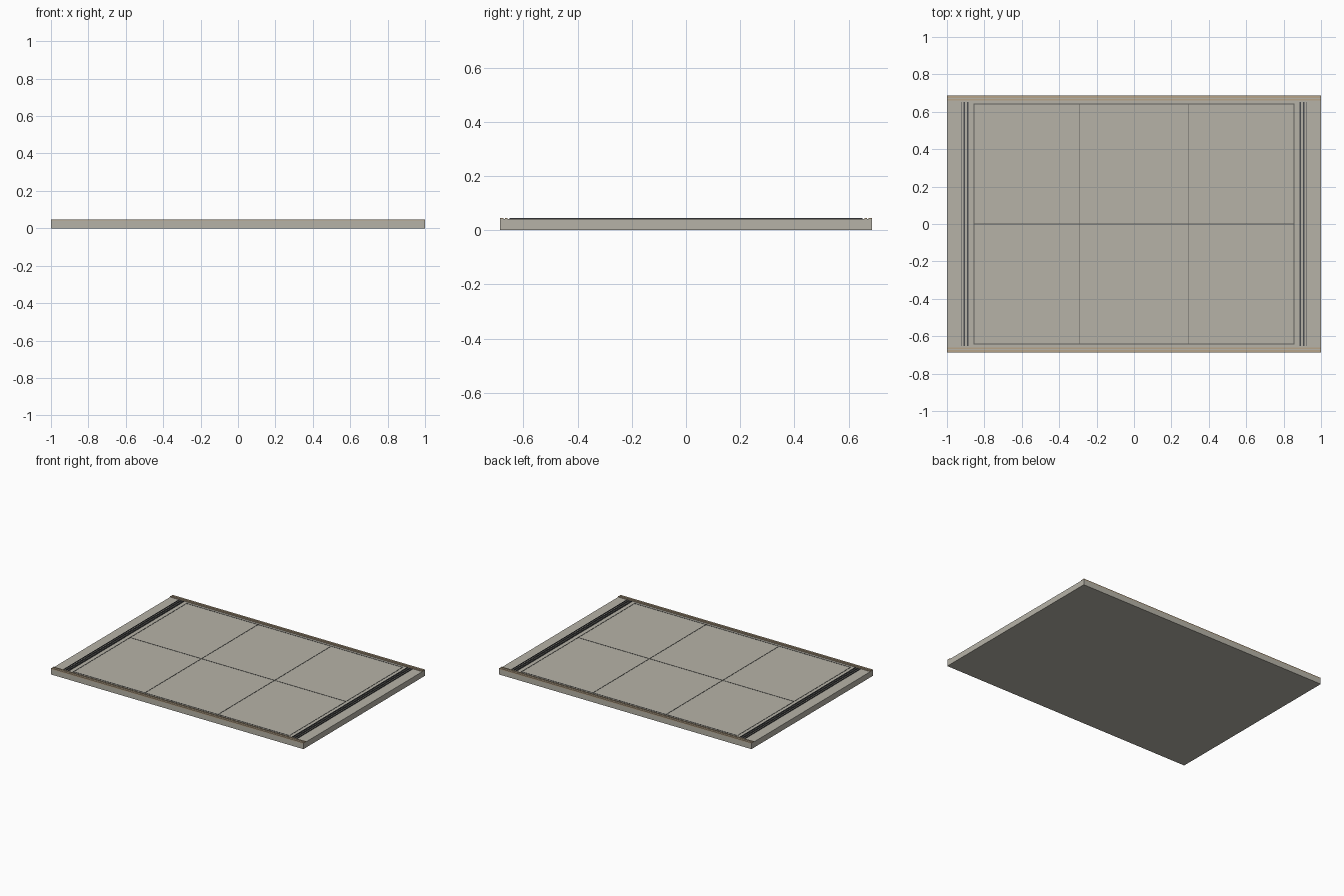
import bpy

if "Cube" in bpy.data.objects:
    bpy.data.objects.remove(bpy.data.objects["Cube"])


def material(name, color):
    m = bpy.data.materials.new(name)
    m.diffuse_color = (*color, 1)
    m.use_nodes = True
    m.node_tree.nodes["Principled BSDF"].inputs["Base Color"].default_value = m.diffuse_color
    return m


STONE = material("warm_grey", (0.47, 0.45, 0.39))
TAN = material("tan", (0.47, 0.37, 0.25))
DARK = material("dark_grey", (0.07, 0.075, 0.08))
SEAM = material("seam_grey", (0.12, 0.12, 0.11))


def box(name, x, y, z, mat):
    """Box spanning the (min, max) pairs x, y, z."""
    bpy.ops.mesh.primitive_cube_add(
        size=1, location=[(a + b) / 2 for a, b in (x, y, z)])
    o = bpy.context.object
    o.name = name
    o.scale = [b - a for a, b in (x, y, z)]
    bpy.ops.object.transform_apply(location=False, rotation=False, scale=True)
    o.data.materials.append(mat)
    return o


TOP = 0.041
LOW = TOP - 0.004  # raised strips sink slightly into the slab

# Main slab
box("floor_slab", (-1, 1), (-0.687, 0.687), (0, TOP), STONE)

# Twin tan rails along each long edge, with a narrow slot between them
for s, side in ((-1, "front"), (1, "back")):
    for name, a, b in (("outer_rail", 0.673, 0.687), ("inner_rail", 0.659, 0.667)):
        box(f"{side}_{name}", (-1, 1), sorted((s * a, s * b)), (LOW, 0.046), TAN)
    # Long side of the panel border
    box(f"{side}_border", (-0.858, 0.858),
        sorted((s * 0.638, s * 0.643)), (LOW, 0.0425), SEAM)

# Cross strips mirrored about the centre: drain bars, border and panel seams
CROSS = (("drain_bar_outer", 0.924, 0.004, 0.652, 0.046, DARK),
         ("drain_bar_middle", 0.907, 0.008, 0.652, 0.046, DARK),
         ("drain_bar_inner", 0.889, 0.008, 0.652, 0.046, DARK),
         ("border_end", 0.856, 0.005, 0.643, 0.0425, SEAM),
         ("panel_seam", 0.29, 0.005, 0.643, 0.0425, SEAM))
for s, side in ((-1, "left"), (1, "right")):
    for name, x, w, half, z, mat in CROSS:
        box(f"{side}_{name}", (s * x - w / 2, s * x + w / 2),
            (-half, half), (LOW, z), mat)

# Lengthwise centre seam
box("centre_seam", (-0.856, 0.856), (-0.0025, 0.0025), (LOW, 0.0424), SEAM)
